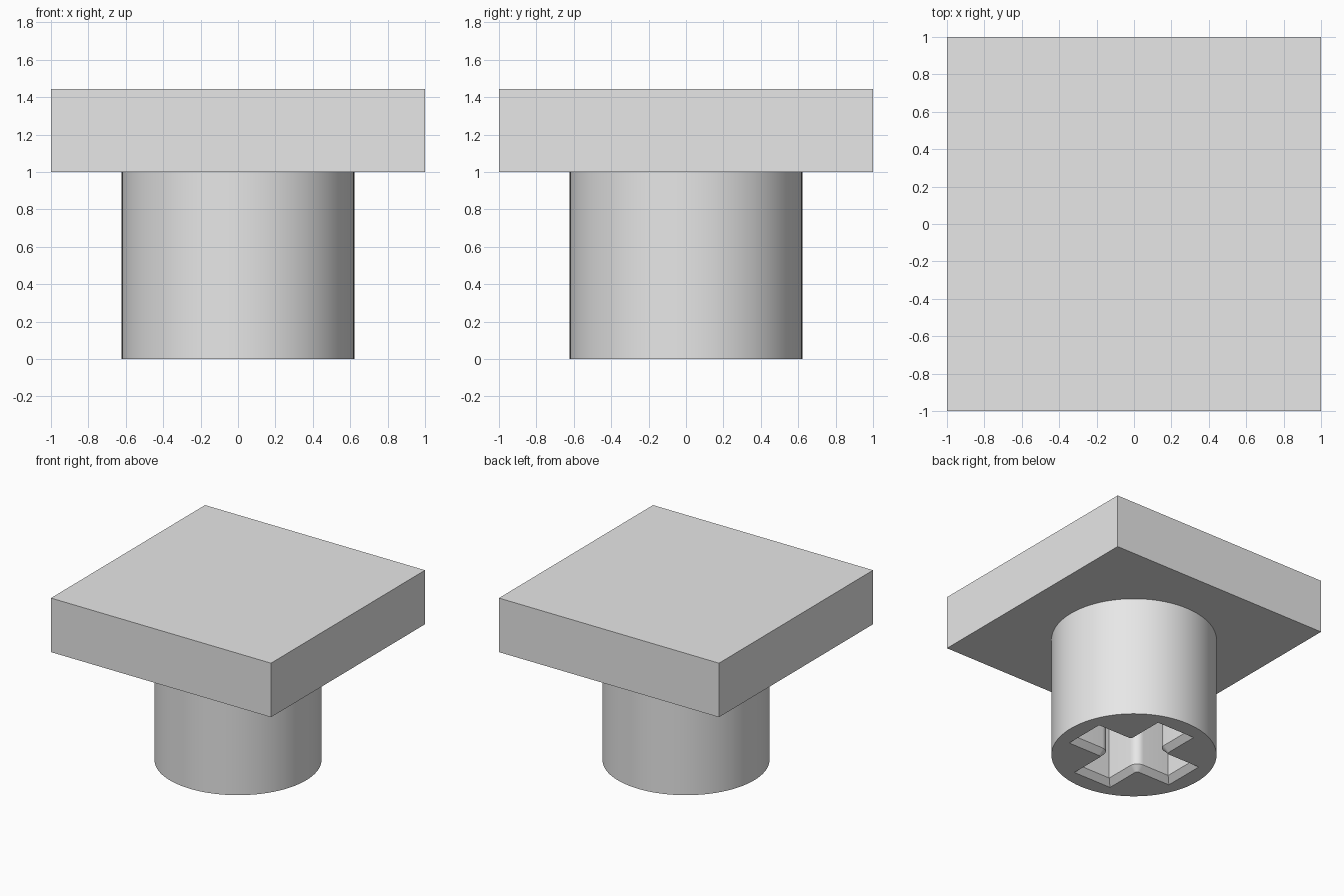
import bpy, bmesh, math

if "Cube" in bpy.data.objects:
    bpy.data.objects.remove(bpy.data.objects["Cube"])

PLATE_Z, TOP = 1.0, 1.444       # underside and top of the plate
STEM_R = 0.622
ARM_W, ARM_L = 0.13, 0.445      # half width and half length of the cross socket
BEVEL, DEPTH = 0.045, 0.9       # lead-in chamfer and socket depth
CORNER_R = 0.07                 # rounding of the inner corners

grey = bpy.data.materials.new("plain grey")
grey.diffuse_color = (0.8, 0.8, 0.8, 1)
grey.use_nodes = True
grey.node_tree.nodes["Principled BSDF"].inputs["Base Color"].default_value = grey.diffuse_color


def make_object(name, bm):
    bmesh.ops.recalc_face_normals(bm, faces=bm.faces)
    mesh = bpy.data.meshes.new(name)
    bm.to_mesh(mesh)
    bm.free()
    obj = bpy.data.objects.new(name, mesh)
    bpy.context.collection.objects.link(obj)
    mesh.materials.append(grey)
    return obj


def cross_outline(grow):
    """Cross outline, enlarged by grow, with rounded inner corners."""
    w, l, r = ARM_W + grow, ARM_L + grow, max(CORNER_R - grow, 0.01)
    quarter = [(l, -w), (l, w)]
    for i in range(9):
        a = math.radians(270 - 90 * i / 8)
        quarter.append((w + r + r * math.cos(a), w + r + r * math.sin(a)))
    points = []
    for k in range(4):
        c, s = round(math.cos(k * math.pi / 2)), round(math.sin(k * math.pi / 2))
        points += [(x * c - y * s, x * s + y * c) for x, y in quarter]
    return points


def loft(name, rings):
    """Closed solid through matching outlines at given heights."""
    bm = bmesh.new()
    loops = [[bm.verts.new((x, y, z)) for x, y in pts] for z, pts in rings]
    n = len(loops[0])
    for low, high in zip(loops, loops[1:]):
        for i in range(n):
            j = (i + 1) % n
            bm.faces.new((low[i], low[j], high[j], high[i]))
    bm.faces.new(loops[0])
    bm.faces.new(loops[-1])
    return make_object(name, bm)


def square(h):
    return [(-h, -h), (h, -h), (h, h), (-h, h)]


def circle(r, n=96):
    return [(r * math.cos(2 * math.pi * i / n), r * math.sin(2 * math.pi * i / n))
            for i in range(n)]


# Square plate, round stem reaching into it, and the cross socket cutter
body = loft("plate_with_stem", [(PLATE_Z, square(1)), (TOP, square(1))])
stem = loft("stem_helper", [(0, circle(STEM_R)), (PLATE_Z + 0.2, circle(STEM_R))])
socket = loft("socket_cutter", [(-0.01, cross_outline(BEVEL + 0.01)),
                                (BEVEL, cross_outline(0)),
                                (DEPTH, cross_outline(0))])

# Fuse the stem to the plate and cut the socket from below
for helper, operation in ((stem, 'UNION'), (socket, 'DIFFERENCE')):
    helper.hide_render = True
    mod = body.modifiers.new(helper.name, 'BOOLEAN')
    mod.operation, mod.object, mod.solver = operation, helper, 'EXACT'

bpy.context.view_layer.objects.active = body
body.select_set(True)
for mod in list(body.modifiers):
    bpy.ops.object.modifier_apply(modifier=mod.name)
for helper in (stem, socket):
    bpy.data.objects.remove(helper)

# Smooth round walls, sharp edges
bpy.ops.object.shade_smooth_by_angle(angle=math.radians(30))
